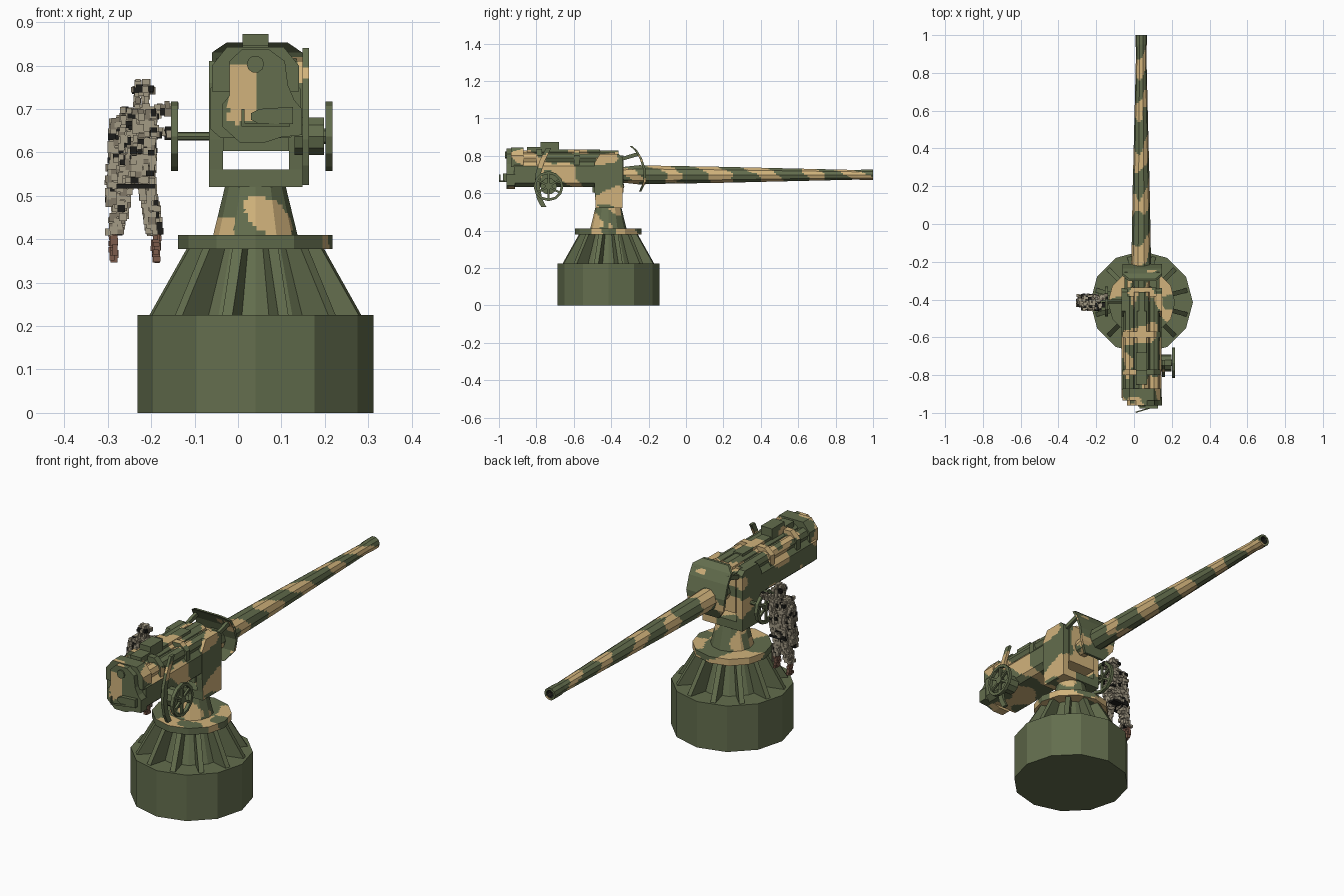
import bpy, bmesh, math, random
from mathutils import Vector, Matrix, noise

if "Cube" in bpy.data.objects:
    bpy.data.objects.remove(bpy.data.objects["Cube"])

random.seed(4)
CX, CY = 0.04, -0.415          # pedestal axis


def material(name, rgb):
    m = bpy.data.materials.new(name)
    m.diffuse_color = (*rgb, 1)
    m.use_nodes = True
    m.node_tree.nodes["Principled BSDF"].inputs["Base Color"].default_value = m.diffuse_color
    return m


GREEN = material("olive green", (0.125, 0.155, 0.075))
TAN = material("camouflage tan", (0.64, 0.45, 0.20))
BLACK = material("dark", (0.012, 0.012, 0.01))
KHAKI = material("khaki cloth", (0.37, 0.325, 0.235))
KHAKI_DARK = material("dark khaki cloth", (0.22, 0.19, 0.135))
BROWN = material("boot brown", (0.20, 0.105, 0.07))


def camo_rule(c, n):
    """Tan blobs from smooth noise; rear end faces stay green."""
    if n.y < -0.95:
        return 0
    p = Vector((c.x * 8, c.y * 8.5, c.z * 10)) + Vector((3.3, 1.7, 5.1))
    p += 0.35 * noise.noise_vector(p * 0.9)
    return int(noise.noise(p) > 0.07)


def finish(name, bm, rule=None, mats=(GREEN, TAN, BLACK), step=0.01):
    bmesh.ops.recalc_face_normals(bm, faces=bm.faces)
    if rule:
        # cut the part on a fine grid so that the paint can follow the rule
        bmesh.ops.triangulate(bm, faces=[f for f in bm.faces if len(f.verts) > 4])
        for ax in range(3):
            lo = min(v.co[ax] for v in bm.verts)
            hi = max(v.co[ax] for v in bm.verts)
            no = Vector([float(i == ax) for i in range(3)])
            for k in range(1, int((hi - lo) / step)):
                geom = bm.verts[:] + bm.edges[:] + bm.faces[:]
                bmesh.ops.bisect_plane(bm, geom=geom, plane_co=no * (lo + k * step), plane_no=no)
        for f in bm.faces:
            f.material_index = rule(f.calc_center_median(), f.normal)
    me = bpy.data.meshes.new(name)
    bm.to_mesh(me)
    bm.free()
    for m in mats:
        me.materials.append(m)
    ob = bpy.data.objects.new(name, me)
    bpy.context.collection.objects.link(ob)
    return ob


def add_box(bm, center, size, rot=None, mi=0):
    mat = Matrix.Translation(center) @ (rot or Matrix()) @ Matrix.Diagonal((*size, 1))
    for v in bmesh.ops.create_cube(bm, size=1, matrix=mat)["verts"]:
        for f in v.link_faces:
            f.material_index = mi


def box(name, x0, x1, y0, y1, z0, z1, rule=camo_rule):
    bm = bmesh.new()
    add_box(bm, ((x0 + x1) / 2, (y0 + y1) / 2, (z0 + z1) / 2), (x1 - x0, y1 - y0, z1 - z0))
    return finish(name, bm, rule)


def place(axis, u, v, w):
    return {"x": (w, u, v), "y": (u, w, v), "z": (u, v, w)}[axis]


def prism(name, pts, axis, a, b, rule=camo_rule):
    """Polygon extruded along an axis from a to b."""
    bm = bmesh.new()
    r0 = [bm.verts.new(place(axis, u, v, a)) for u, v in pts]
    r1 = [bm.verts.new(place(axis, u, v, b)) for u, v in pts]
    for i in range(len(pts)):
        j = (i + 1) % len(pts)
        bm.faces.new((r0[i], r0[j], r1[j], r1[i]))
    bm.faces.new(r0)
    bm.faces.new(r1)
    return finish(name, bm, rule)


def add_lathe(bm, prof, axis, cu, cv, n=12, closed=False):
    """Profile of (radius, position) turned about an axis."""
    rings = [[bm.verts.new(place(axis, cu + r * math.cos(2 * math.pi * i / n),
                                 cv + r * math.sin(2 * math.pi * i / n), w)) for i in range(n)]
             for r, w in prof]
    for a, b in zip(rings, rings[1:] + (rings[:1] if closed else [])):
        for i in range(n):
            j = (i + 1) % n
            bm.faces.new((a[i], a[j], b[j], b[i]))
    if not closed:
        bm.faces.new(rings[0])
        bm.faces.new(rings[-1])


def lathe(name, prof, axis, cu, cv, n=12, rule=camo_rule):
    bm = bmesh.new()
    add_lathe(bm, prof, axis, cu, cv, n)
    return finish(name, bm, rule)


def neck_rule(c, n):
    if n.y < -0.2:      # one large blob on the front, a small one low on the left
        d = math.hypot((c.x - 0.07) / 0.055, (c.z - 0.452 + 0.4 * (c.x - 0.07)) / 0.042)
        return int(d < 1 or (c.x < -0.01 and c.z < 0.45))
    return camo_rule(c, n)


# --- pedestal ---
lathe("base_drum", [(0.272, 0), (0.272, 0.225)], "z", CX, CY, 12, None)
lathe("base_inner_cone", [(0.17, 0.225), (0.115, 0.38)], "z", CX, CY, 12, None)
bm = bmesh.new()
for k in range(12):
    rot = Matrix.Translation((CX, CY, 0)) @ Matrix.Rotation(math.radians(15 + 30 * k), 4, "Z")
    prof = [(0.12, 0.224), (0.25, 0.224), (0.16, 0.379), (0.09, 0.379)]
    s = [[bm.verts.new(rot @ Vector((r, t, z))) for r, z in prof] for t in (-0.012, 0.012)]
    for i in range(4):
        j = (i + 1) % 4
        bm.faces.new((s[0][i], s[0][j], s[1][j], s[1][i]))
    bm.faces.new(s[0])
    bm.faces.new(s[1])
finish("base_ribs", bm)
lathe("turntable_plate", [(0.178, 0.378), (0.178, 0.41)], "z", CX, CY, 12,
      lambda c, n: camo_rule(c, n) if n.z > 0.5 or n.y > -0.3 else 0)
lathe("neck", [(0.097, 0.41), (0.069, 0.525)], "z", CX, CY, 12, neck_rule)

# --- yoke ---
box("yoke_floor", -0.067, 0.149, -0.485, -0.34, 0.52, 0.56)
cheek = [(-0.485, 0.56), (-0.34, 0.56), (-0.34, 0.79), (-0.36, 0.81), (-0.46, 0.81), (-0.49, 0.76), (-0.49, 0.63)]
prism("yoke_cheek_left", cheek, "x", -0.067, -0.035)
prism("yoke_cheek_right", cheek, "x", 0.117, 0.149)
box("cradle_block", -0.035, 0.117, -0.50, -0.335, 0.603, 0.80)

# --- gun body ---
prism("gun_body", [(-0.04, 0.633), (0.12, 0.633), (0.145, 0.655), (0.145, 0.745), (0.12, 0.775),
                   (-0.04, 0.775), (-0.065, 0.745), (-0.065, 0.655)], "y", -0.92, -0.45)
lathe("recoil_cylinder", [(0.047, -0.95), (0.047, -0.36)], "y", CX, 0.782, 10)
for side, x in (("left", -0.025), ("right", 0.105)):
    lathe("recuperator_" + side, [(0.03, -0.93), (0.03, -0.38)], "y", x, 0.787, 8)
for i, (a, b) in enumerate(((-0.935, -0.87), (-0.80, -0.77), (-0.60, -0.57))):
    prism("clamp_band_%d" % (i + 1), [(-0.06, 0.74), (0.14, 0.74), (0.14, 0.80), (0.105, 0.843 - 0.006 * i),
                                      (-0.025, 0.843 - 0.006 * i), (-0.06, 0.80)], "y", a, b)
box("top_rail", 0.01, 0.07, -0.85, -0.68, 0.82, 0.847)
box("top_rail_front", 0.015, 0.065, -0.68, -0.46, 0.82, 0.833)
box("sight_block", 0.01, 0.07, -0.777, -0.68, 0.845, 0.873)


def breech_rule(c, n):
    if n.y < -0.9:
        return int(-0.022 < c.x < 0.038 and 0.665 + 0.3 * abs(c.x) < c.z < 0.80)
    return camo_rule(c, n)


# --- breech ---
prism("breech_plate", [(-0.02, .81), (.01, .838), (.07, .838), (.108, .81), (.115, .755), (.13, .72), (.147, .70),
                       (.147, .64), (.10, .635), (.06, .622), (.005, .622), (-.037, .66), (-.037, .71), (-.02, .73)],
      "y", -0.96, -0.915, breech_rule)
lathe("breech_cap", [(0.02, -0.967), (0.02, -0.955)], "y", CX, 0.803, 10, None)
prism("breech_arm", [(0.03, 0.675), (0.05, 0.665), (0.127, 0.665), (0.127, 0.705), (0.05, 0.70), (0.03, 0.69)],
      "y", -0.978, -0.955, None)
prism("breech_lever", [(0.01, -1.0), (0.12, -0.967), (0.12, -0.96), (0.01, -0.993)], "z", 0.66, 0.668, None)
box("breech_lever_grip", 0.008, 0.015, -0.999, -0.992, 0.66, 0.70, None)


def barrel_rule(c, n):
    """Slanting tan bands broken up by noise, dark bore."""
    dx, dz = c.x - CX + 0.002, c.z - 0.698
    if math.hypot(dx, dz) < 0.0185 and c.y > 0.8:
        return 2
    wave = math.sin(2 * math.pi * (c.y + 1.2 * dz - 1.0 * dx - 0.08) / 0.25)
    return int(wave + 1.6 * noise.noise(Vector((c.x * 20, c.y * 9, c.z * 20))) > 0.3)


# --- barrel with bored muzzle ---
lathe("barrel", [(0.042, -0.36), (0.045, -0.33), (0.054, -0.25), (0.05, -0.10), (0.046, 0.15), (0.036, 0.55),
                 (0.027, 0.92), (0.03, 0.95), (0.03, 1.0), (0.019, 1.0), (0.018, 0.90)], "y", CX - 0.002, 0.698, 10, barrel_rule)

# --- curved shield ---
bm = bmesh.new()
rows = [(-.29, .853, .07), (-.262, .83, .104), (-.235, .785, .104), (-.213, .72, .104), (-.215, .66, .095), (-.238, .61, .055)]
grid = [[[bm.verts.new((CX + 0.004 + s * w, y - t, z)) for s in (-1, 1)] for y, z, w in rows] for t in (0, 0.013)]
for a, b in zip(range(5), range(1, 6)):
    for g in grid:
        bm.faces.new((g[a][0], g[a][1], g[b][1], g[b][0]))
    for s in (0, 1):
        bm.faces.new((grid[0][a][s], grid[0][b][s], grid[1][b][s], grid[1][a][s]))
for e in (0, 5):
    bm.faces.new((grid[0][e][0], grid[0][e][1], grid[1][e][1], grid[1][e][0]))
finish("shield", bm, lambda c, n: 1 if c.x > 0.11 and 0.76 < c.z < 0.82 and n.y < 0 else camo_rule(c, n))
for side, x in (("left", -0.05), ("right", 0.12)):
    prism("shield_strut_" + side, [(-.37, .765), (-.25, .80), (-.255, .82), (-.37, .785)], "x", x, x + 0.015, None)

# --- elevation arc, made as a bent ribbon ---
mid = [(-.735, .84), (-.77, .77), (-.792, .70), (-.795, .63), (-.783, .57), (-.76, .525)]
prism("elevation_arc", [(y - 0.014, z) for y, z in mid] + [(y + 0.014, z) for y, z in reversed(mid)], "x", 0.149, 0.163)


def handwheel(name, x0, x1, cy, cz):
    bm = bmesh.new()
    add_lathe(bm, [(0.066, x0), (0.08, x0), (0.08, x1), (0.066, x1)], "x", cy, cz, 12, True)
    add_lathe(bm, [(0.02, x0), (0.02, x1)], "x", cy, cz, 8)
    for k in range(6):
        rot = Matrix.Rotation(math.pi / 3 * k, 4, "X")
        add_box(bm, Vector((0.5 * (x0 + x1), cy, cz)) + rot @ Vector((0, 0, 0.042)), (0.01, 0.011, 0.054), rot)
    finish(name, bm)


# --- handwheels and shafts ---
handwheel("elevation_wheel", 0.202, 0.218, -0.735, 0.637)
lathe("elevation_gearbox", [(0.045, 0.13), (0.045, 0.198)], "x", -0.735, 0.637, 10, None)
lathe("elevation_hub", [(0.018, 0.195), (0.018, 0.21)], "x", -0.735, 0.637, 8, None)
handwheel("traverse_wheel", -0.154, -0.138, -0.41, 0.637)
lathe("traverse_shaft", [(0.01, -0.145), (0.01, -0.05)], "x", -0.41, 0.637, 8, None)

# --- blocky crew figure: limbs filled with small uneven blocks ---
bm = bmesh.new()


def limb(p, q, hx, hy, mix, cell=0.0135):
    p, q = Vector(p), Vector(q)
    along = max(1, round((q - p).length / cell))
    nx, ny = max(1, round(2 * hx / cell)), max(1, round(2 * hy / cell))
    flat = abs((q - p).x) > abs((q - p).z)      # level limbs spread their section over z
    for k in range(along):
        for i in range(nx):
            for j in range(ny):
                u, v = ((i + .5) / nx * 2 - 1) * hx, ((j + .5) / ny * 2 - 1) * hy
                c = p.lerp(q, (k + .5) / along) + Vector((0 if flat else u, v, u if flat else 0))
                c += Vector([random.uniform(-.004, .004) for _ in range(3)])
                add_box(bm, c, [cell * random.uniform(.8, 1.4) for _ in range(3)], None, random.choice(mix))


cloth = [0] * 9 + [1] * 3 + [2] * 2
Y = -0.415
limb((-.235, Y, .53), (-.228, Y, .70), .041, .04, cloth)                      # torso
limb((-.222, Y, .70), (-.222, Y, .74), .016, .018, [0, 1, 0])                 # head
limb((-.22, Y, .735), (-.22, Y, .752), .024, .024, [0, 0, 1, 2])              # helmet brim
limb((-.22, Y, .75), (-.22, Y, .768), .016, .018, [0])                        # helmet top
limb((-.255, Y + .015, .54), (-.285, Y + .02, .41), .017, .02, [0] * 9 + [1, 2])   # legs
limb((-.212, Y - .015, .54), (-.19, Y - .02, .41), .017, .02, [0] * 9 + [1, 2])
limb((-.287, Y + .02, .41), (-.287, Y + .02, .348), .008, .018, [3])          # boots
limb((-.188, Y - .02, .41), (-.188, Y - .02, .348), .008, .018, [3])
limb((-.28, Y, .68), (-.294, Y, .48), .011, .02, cloth)                       # hanging arm
limb((-.19, Y + .02, .695), (-.142, Y + .03, .705), .011, .014, cloth)        # arms on the wheel
limb((-.20, Y - .02, .65), (-.155, Y - .015, .642), .011, .014, cloth)
add_box(bm, (-.18, Y, .42), (.006, .012, .09), None, 1)                       # strap end
add_box(bm, (-.235, Y, .522), (.09, .085, .01), None, 2)                      # belt
finish("crew_figure", bm, None, (KHAKI, KHAKI_DARK, BLACK, BROWN))
